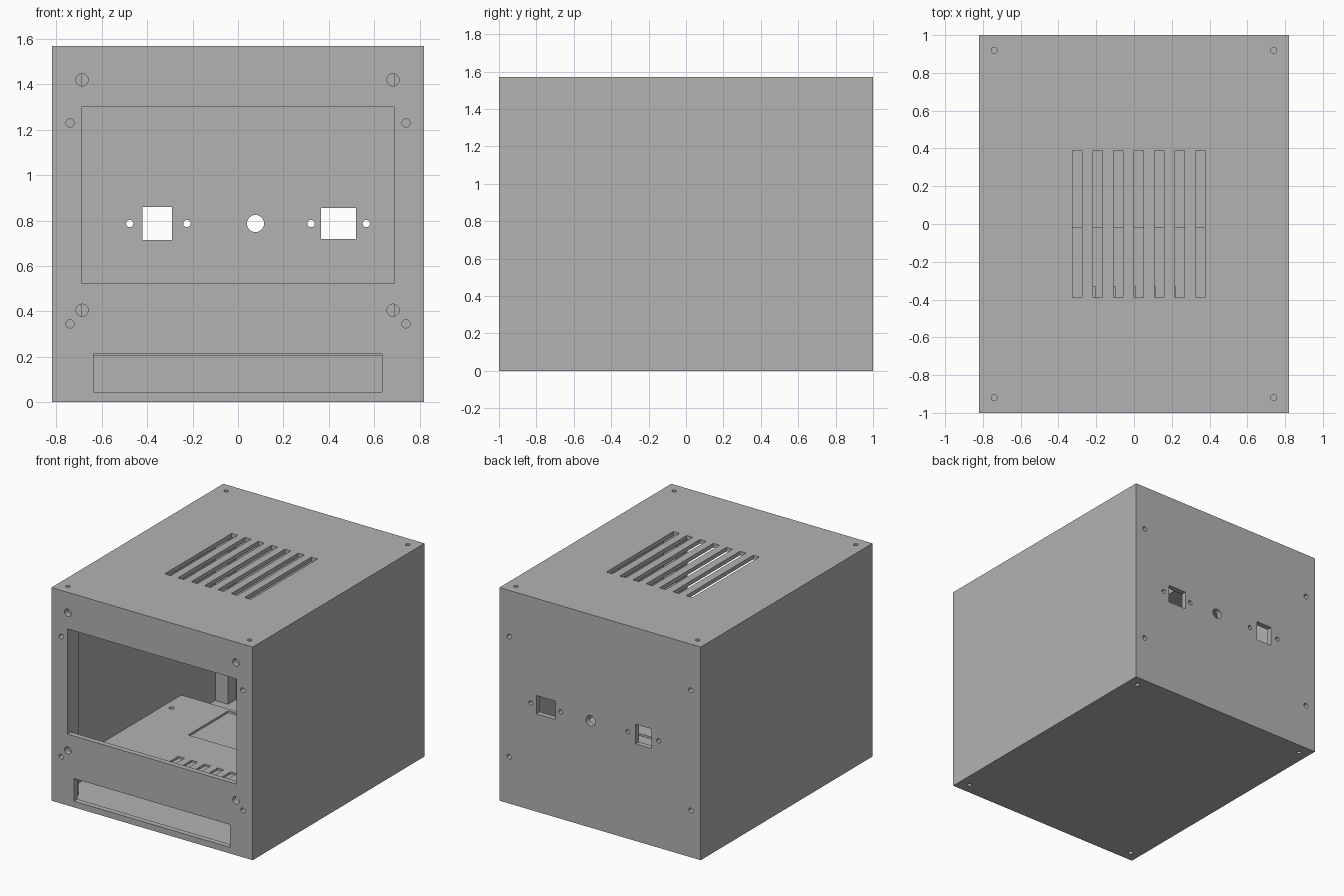
import bpy, bmesh
from mathutils import Matrix, Vector

cube = bpy.data.objects.get("Cube")
if cube:
    bpy.data.objects.remove(cube, do_unlink=True)

W, D, H = 0.82, 1.0, 1.57        # half width, half depth, height
SIDE, FLAT, FACE = 0.026, 0.03, 0.04   # wall thicknesses

grey = bpy.data.materials.new("plain_grey")
grey.use_nodes = True
grey.diffuse_color = (0.45, 0.45, 0.45, 1)
grey.node_tree.nodes["Principled BSDF"].inputs["Base Color"].default_value = grey.diffuse_color


def add_box(bm, lo, hi):
    lo, hi = Vector(lo), Vector(hi)
    size = hi - lo
    bmesh.ops.create_cube(bm, size=1, matrix=Matrix.Translation((lo + hi) / 2) @ Matrix.Diagonal((*size, 1)))


def add_rod(bm, centre, radius, length, axis):
    turn = Matrix.Rotation(1.5707963, 4, 'X') if axis == 'Y' else Matrix()
    bmesh.ops.create_cone(bm, cap_ends=True, segments=24, radius1=radius, radius2=radius,
                          depth=length, matrix=Matrix.Translation(centre) @ turn)


def make(name, bm):
    mesh = bpy.data.meshes.new(name)
    bm.to_mesh(mesh)
    bm.free()
    mesh.materials.append(grey)
    obj = bpy.data.objects.new(name, mesh)
    bpy.context.collection.objects.link(obj)
    return obj


def box(name, lo, hi):
    bm = bmesh.new()
    add_box(bm, lo, hi)
    return make(name, bm)


def cut(obj, cutter):
    mod = obj.modifiers.new("cut", 'BOOLEAN')
    mod.operation, mod.solver, mod.object = 'DIFFERENCE', 'EXACT', cutter
    bpy.context.view_layer.objects.active = obj
    bpy.ops.object.modifier_apply(modifier=mod.name)


# Blind screw holes in the four corner posts
bm = bmesh.new()
for x in (-0.74, 0.74):
    for y in (-D, D):
        for z in (0.345, 1.23):
            add_rod(bm, (x, y, z), 0.018, 0.2, 'Y')
    for y in (-0.92, 0.92):
        for z in (0, H):
            add_rod(bm, (x, y, z), 0.016, 0.2, 'Z')
screws = make("screw_cutter", bm)

# Front window, lower slot, rear ports and top vents
bm = bmesh.new()
add_box(bm, (-0.69, -1.1, 0.525), (0.69, -0.9, 1.30))
add_box(bm, (-0.637, -1.1, 0.045), (0.635, -0.9, 0.212))
for x in (-0.687, 0.683):
    for z in (0.405, 1.42):
        add_rod(bm, (x, -D, z), 0.027, 0.1, 'Y')
add_box(bm, (-0.42, 0.9, 0.715), (-0.29, 1.1, 0.86))
add_box(bm, (0.365, 0.9, 0.72), (0.52, 1.1, 0.855))
for x in (-0.477, -0.225, 0.322, 0.565):
    add_rod(bm, (x, D, 0.787), 0.016, 0.2, 'Y')
add_rod(bm, (0.077, D, 0.787), 0.038, 0.2, 'Y')
for i in range(7):
    x = -0.30 + i * 0.1085
    add_box(bm, (x - 0.025, -0.39, H - 0.1), (x + 0.025, 0.39, H + 0.1))
openings = make("opening_cutter", bm)

# Hollow case
case = box("case", (-W, -D, 0), (W, D, H))
cavity = box("cavity_cutter", (SIDE - W, FACE - D, FLAT), (W - SIDE, D - FACE, H - FLAT))
for cutter in (cavity, openings, screws):
    cut(case, cutter)

# Corner posts
for sx, side in ((-1, "right"), (1, "left")):
    for sy, end in ((-1, "front"), (1, "back")):
        xs = sorted((sx * 0.69, sx * (W - SIDE)))
        ys = sorted((sy * 0.87, sy * (D - FACE)))
        post = box(f"{end}_{side}_post", (xs[0], ys[0], FLAT), (xs[1], ys[1], H - FLAT))
        cut(post, screws)

# Inner shelf with a large cutout, cable slots and mounting holes
shelf = box("inner_shelf", (SIDE - W, FACE - D, 0.205), (W - SIDE, 0.475, 0.222))
bm = bmesh.new()
add_box(bm, (-0.395, -0.015, 0.1), (0.395, 0.45, 0.3))
for i in range(5):
    x = -0.23 + i * 0.1065
    add_box(bm, (x - 0.025, -0.75, 0.1), (x + 0.025, -0.33, 0.3))
for x in (-0.73, 0.73):
    add_rod(bm, (x, 0.27, 0.21), 0.018, 0.2, 'Z')
shelf_cutter = make("shelf_cutter", bm)
cut(shelf, shelf_cutter)

for cutter in (screws, openings, cavity, shelf_cutter):
    bpy.data.objects.remove(cutter, do_unlink=True)
